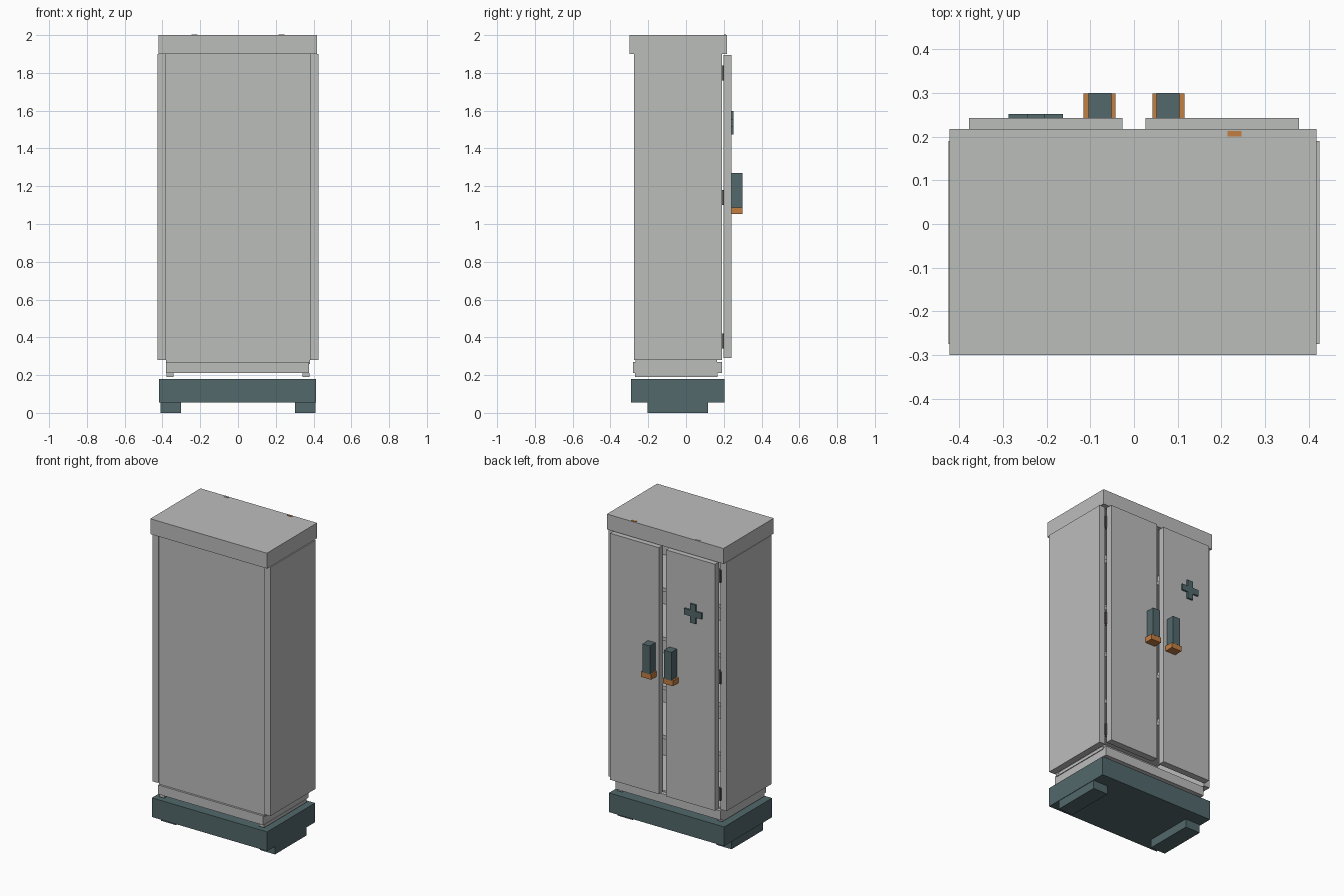
import bpy
import bmesh

cube = bpy.data.objects.get("Cube")
if cube:
    bpy.data.objects.remove(cube, do_unlink=True)


def material(name, color):
    m = bpy.data.materials.new(name)
    m.use_nodes = True
    m.diffuse_color = (*color, 1)
    m.node_tree.nodes["Principled BSDF"].inputs["Base Color"].default_value = (*color, 1)
    return m


GRAY = material("light gray", (0.50, 0.51, 0.50))
TEAL = material("slate teal", (0.085, 0.138, 0.147))
ORANGE = material("orange", (0.54, 0.21, 0.055))
METAL = material("dark metal", (0.12, 0.11, 0.10))


def finish(name, bm, mat):
    bmesh.ops.recalc_face_normals(bm, faces=bm.faces[:])
    mesh = bpy.data.meshes.new(name)
    bm.to_mesh(mesh)
    bm.free()
    mesh.materials.append(mat)
    obj = bpy.data.objects.new(name, mesh)
    bpy.context.collection.objects.link(obj)
    return obj


def box(name, mat, x, y, z):
    """Box from its (min, max) range on each axis."""
    bm = bmesh.new()
    bmesh.ops.create_cube(bm, size=1)
    for v in bm.verts:
        v.co = [r[0] + (c + 0.5) * (r[1] - r[0]) for c, r in zip(v.co, (x, y, z))]
    return finish(name, bm, mat)


def span(side, a, b):
    """Range from a to b, mirrored when side is -1."""
    return tuple(sorted((side * a, side * b)))


def plate(name, mat, points, y, depth, border=0):
    """Extruded outline in the xz plane; a border turns it into a ring."""
    bm = bmesh.new()
    face = bm.faces.new([bm.verts.new((px, y, pz)) for px, pz in points])
    if border:
        bmesh.ops.inset_region(bm, faces=[face], thickness=border, use_even_offset=True)
        bmesh.ops.delete(bm, geom=[face], context='FACES')
    out = bmesh.ops.extrude_face_region(bm, geom=bm.faces[:], use_keep_orig=True)
    for v in out["geom"]:
        if isinstance(v, bmesh.types.BMVert):
            v.co.y += depth
    return finish(name, bm, mat)


# Base slab and plinth
box("base", TEAL, (-0.417, 0.413), (-0.29, 0.203), (0.055, 0.18))
box("plinth", GRAY, (-0.38, 0.375), (-0.28, 0.19), (0.21, 0.27))
box("floor", GRAY, (-0.38, 0.38), (-0.265, 0.165), (0.26, 0.28))

# Cabinet shell
box("top", GRAY, (-0.422, 0.418), (-0.3, 0.217), (1.9, 2.0))
box("back_panel", GRAY, (-0.382, 0.382), (-0.267, -0.24), (0.27, 1.9))
for i, z in enumerate((0.6, 0.92, 1.24, 1.56)):
    box(f"shelf_{i + 1}", GRAY, (-0.38, 0.38), (-0.24, 0.14), (z, z + 0.025))

for side, label in ((1, "left"), (-1, "right")):
    # Supports and side walls
    box(f"{label}_foot", TEAL, span(side, 0.303, 0.41), (-0.205, 0.117), (0, 0.06))
    box(f"{label}_runner", GRAY, span(side, 0.342, 0.378), (-0.27, 0.167), (0.19, 0.21))
    box(f"{label}_wall", GRAY, span(side, 0.382, 0.425), (-0.275, 0.19), (0.28, 1.9))

    # Door with raised chamfered trim
    box(f"{label}_door", GRAY, span(side, 0.026, 0.378), (0.198, 0.242), (0.29, 1.895))
    lo, hi, bottom, top, c = 0.038, 0.368, 0.33, 1.848, 0.01
    outline = [(lo + c, bottom), (hi - c, bottom), (hi, bottom + c), (hi, top - c),
               (hi - c, top), (lo + c, top), (lo, top - c), (lo, bottom + c)]
    plate(f"{label}_door_trim", TEAL, [(side * x, z) for x, z in outline], 0.24, 0.022, 0.022)

    # Handle with coloured tip
    box(f"{label}_handle", TEAL, span(side, 0.051, 0.104), (0.242, 0.3), (1.085, 1.27))
    box(f"{label}_handle_tip", ORANGE, span(side, 0.042, 0.115), (0.242, 0.299), (1.052, 1.087))

    # Hinges
    for i, z in enumerate((0.34, 1.1, 1.76)):
        box(f"{label}_hinge_{i + 1}", METAL, span(side, 0.365, 0.388), (0.18, 0.2), (z, z + 0.08))

    # Small lamps set in the top
    box(f"{label}_top_lamp", ORANGE if side > 0 else GRAY,
        span(side, 0.214, 0.246), (0.2, 0.213), (1.99, 2.003))

# Cross emblem on the right door
cx, cz, arm, half = -0.225, 1.535, 0.062, 0.02
cross = [(half, half), (arm, half), (arm, -half), (half, -half)]
points = []
for _ in range(4):
    points += [(cx + x, cz + z) for x, z in cross[:3]]
    cross = [(z, -x) for x, z in cross]
plate("door_cross", TEAL, points, 0.24, 0.012)
